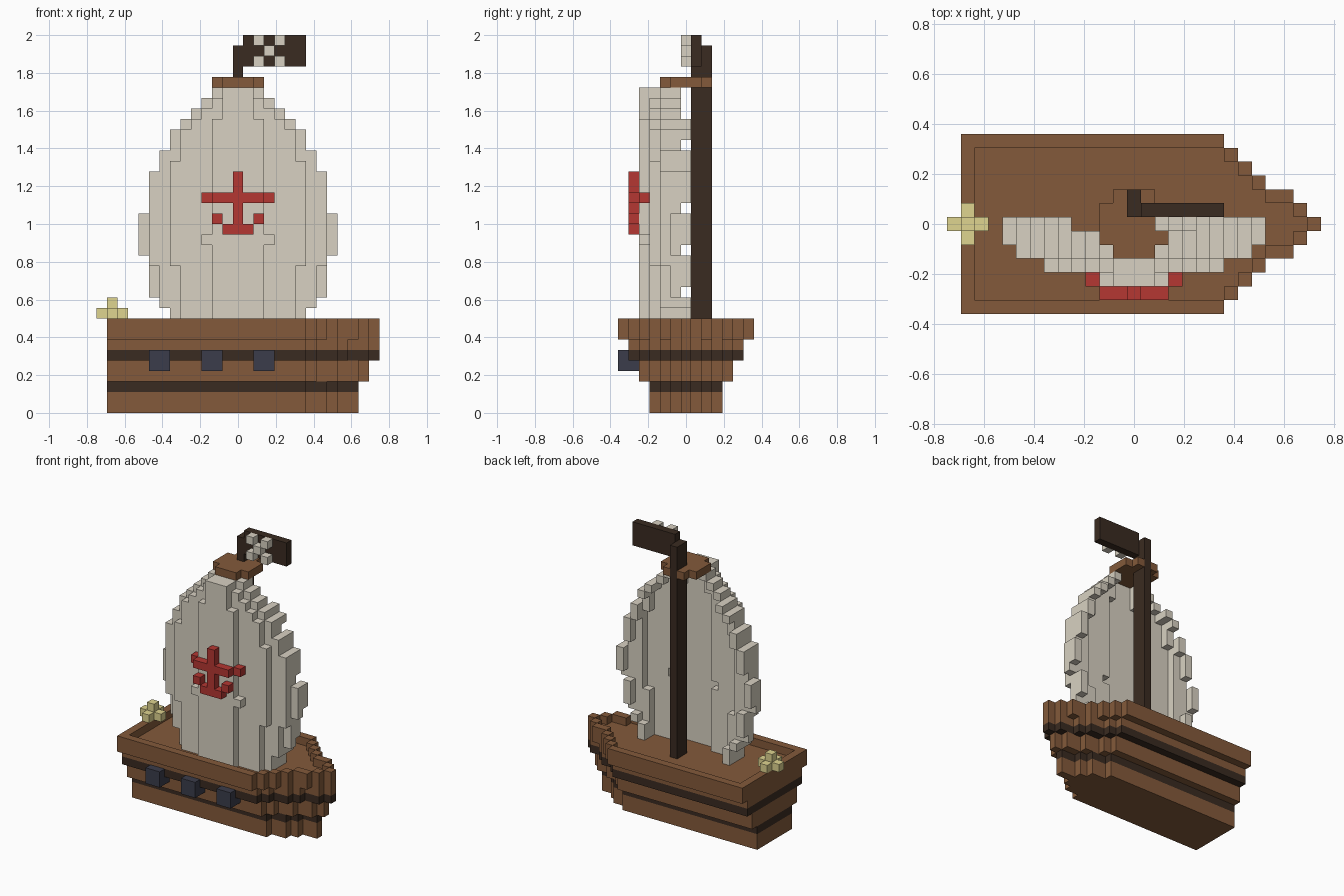
import bpy, bmesh

if "Cube" in bpy.data.objects:
    bpy.data.objects.remove(bpy.data.objects["Cube"])

V = 1 / 18  # block size; cell (i, j, k) is centred at i, j and spans k to k+1


def material(name, rgb):
    m = bpy.data.materials.new(name)
    m.diffuse_color = (*rgb, 1)
    m.use_nodes = True
    m.node_tree.nodes["Principled BSDF"].inputs["Base Color"].default_value = m.diffuse_color
    return m


WOOD = material("wood brown", (0.23, 0.102, 0.043))
DARK = material("dark wood", (0.042, 0.024, 0.015))
CLOTH = material("sail cloth", (0.69, 0.64, 0.54))
RED = material("red", (0.46, 0.038, 0.032))
YELLOW = material("pale yellow", (0.74, 0.66, 0.28))
IRON = material("iron blue", (0.043, 0.046, 0.07))


def box(x0, x1, y0, y1, z0, z1):
    """Cells of a block, limits inclusive."""
    return {(i, j, k) for i in range(x0, x1 + 1)
            for j in range(y0, y1 + 1) for k in range(z0, z1 + 1)}


def build(name, cells, mats, rule=None):
    """Outer skin of a set of cells as one object."""
    bm = bmesh.new()
    verts = {}

    def vert(p):
        if p not in verts:
            verts[p] = bm.verts.new(((p[0] - .5) * V, (p[1] - .5) * V, p[2] * V))
        return verts[p]

    for c in sorted(cells):
        for axis in range(3):
            for s in (0, 1):
                n = list(c)
                n[axis] += 1 if s else -1
                if tuple(n) in cells:
                    continue
                quad = []
                for a, b in ((0, 0), (1, 0), (1, 1), (0, 1)):
                    p = list(c)
                    p[axis] += s
                    p[(axis + 1) % 3] += a
                    p[(axis + 2) % 3] += b
                    quad.append(vert(tuple(p)))
                f = bm.faces.new(quad if s else quad[::-1])
                if rule:
                    f.material_index = rule(c)
    me = bpy.data.meshes.new(name)
    bm.to_mesh(me)
    bm.free()
    for m in mats:
        me.materials.append(m)
    ob = bpy.data.objects.new(name, me)
    bpy.context.collection.objects.link(ob)
    return ob


# Hull: straight sides to column 6, then a stepped bow narrowing to the tip
def half_width(i, widest, tip):
    if i <= 6:
        return widest
    return round((widest - 1) * (tip - i) / (tip - 7))


hull = set()
for z0, z1, widest, tip in ((0, 2, 3, 11), (3, 4, 4, 12), (5, 6, 5, 13), (7, 8, 6, 13)):
    for i in range(-12, tip + 1):
        w = half_width(i, widest, tip)
        hull |= box(i, i, -w, w, z0, z1)
# Sink the deck one block inside the rim
for i in range(-11, 13):
    w = half_width(i, 6, 13) - 1
    hull -= box(i, i, -w, w, 8, 8)
build("hull", hull, [WOOD, DARK], lambda c: 1 if c[2] in (2, 5) else 0)

# Cannons on the front side
for n, x in enumerate((-8, -3, 2)):
    build(f"cannon_{n + 1}", box(x, x + 1, -6, -5, 4, 5), [IRON])

# Stern lantern
build("stern_lantern", box(-13, -11, 0, 0, 9, 9) | box(-12, -12, -1, 1, 9, 9)
      | box(-12, -12, 0, 0, 9, 10), [YELLOW])

# Mast, lookout and flag
build("mast", box(0, 0, 1, 2, 8, 34), [DARK])
nest = box(-2, 2, -2, 2, 31, 31) - box(0, 0, 1, 2, 31, 31)
nest -= {(x, y, 31) for x in (-2, 2) for y in (-2, 2)}
build("lookout", nest, [WOOD])
build("flag", box(1, 6, 1, 1, 33, 35), [DARK])
build("flag_mark", {(x, 0, z) for x, z in ((2, 33), (4, 33), (3, 34), (2, 35), (4, 35))}, [CLOTH])

# Sail, two blocks thick: (first row, last row, half width, half width of the main bulge)
SAIL = ((8, 9, 6, 5), (10, 10, 7, 5), (11, 13, 8, 5), (14, 14, 8, 6), (15, 18, 9, 6),
        (19, 22, 8, 6), (23, 23, 7, 6), (24, 24, 7, 5), (25, 26, 6, 5), (27, 27, 5, 4),
        (28, 28, 4, 3), (29, 29, 3, 2), (30, 30, 2, 1))
sail = set()
for first, last, width, bulge in SAIL:
    for k in range(first, last + 1):
        centre = 3 if k == 16 else (2 if k < 28 else 1)
        for i in range(-width, width + 1):
            a = abs(i)
            front = -4 if a <= centre else -3 if a <= bulge else -2 if a <= bulge + 2 else -1
            back = front + 1
            if a == width:  # the edges curl back towards the mast
                back = -1 if k > 27 or k in (11, 15, 19, 25) else 0
            sail |= box(i, i, front, back, k, k)
build("sail", sail, [CLOTH])

# Red emblem on the sail
emblem = box(0, 0, -5, -5, 17, 22) | box(-2, 2, -5, -5, 20, 20) | box(-1, 1, -5, -5, 17, 17)
for s in (-1, 1):
    emblem |= {(2 * s, -5, 18), (3 * s, -4, 20)}
build("sail_emblem", emblem, [RED])
